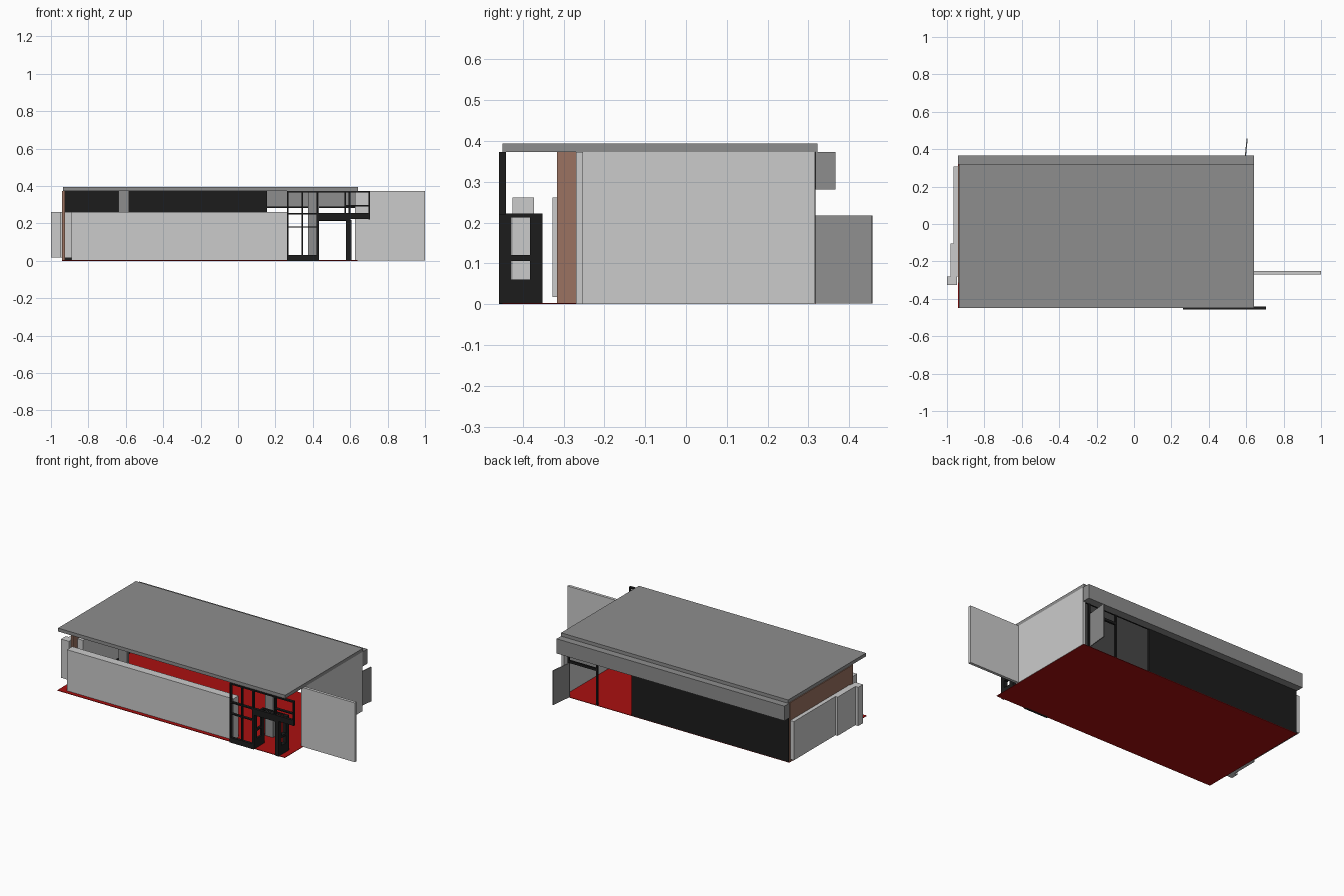
import bpy, bmesh
from mathutils import Vector


def material(name, rgb):
    m = bpy.data.materials.new(name)
    m.diffuse_color = (*rgb, 1)
    return m


ROOF = material("roof_grey", (0.27, 0.27, 0.27))
WALL = material("pale_grey", (0.60, 0.60, 0.60))
BLACK = material("black", (0.012, 0.012, 0.012))
RED = material("floor_red", (0.40, 0.005, 0.005))
BROWN = material("brown", (0.33, 0.17, 0.12))


def boxes(name, mat, *parts):
    """One object from boxes, each given as (x0, x1, y0, y1, z0, z1)."""
    bm = bmesh.new()
    for x0, x1, y0, y1, z0, z1 in parts:
        vs = bmesh.ops.create_cube(bm, size=1)["verts"]
        size = Vector((x1 - x0, y1 - y0, z1 - z0))
        mid = Vector((x0 + x1, y0 + y1, z0 + z1)) / 2
        for v in vs:
            v.co = v.co * size + mid
    me = bpy.data.meshes.new(name)
    bm.to_mesh(me)
    bm.free()
    me.materials.append(mat)
    ob = bpy.data.objects.new(name, me)
    bpy.context.collection.objects.link(ob)
    return ob


# Floor, roof slab and rear fascia
boxes("floor", RED, (-0.94, 0.64, -0.45, 0.318, 0, 0.003))
boxes("roof_slab", ROOF, (-0.935, 0.642, -0.45, 0.322, 0.373, 0.394))
boxes("rear_fascia", ROOF, (-0.94, 0.642, 0.318, 0.366, 0.281, 0.373))

# Low front wall, right wall and projecting wing wall
boxes("front_wall", WALL, (-0.89, 0.265, -0.425, -0.373, 0.001, 0.261))
boxes("right_wall", WALL, (0.625, 0.642, -0.252, 0.316, 0.001, 0.373))
boxes("wing_wall", WALL, (0.625, 1.0, -0.27, -0.252, 0.001, 0.373))

# Left wall: brown core, stepped outer panels and low inner lining
boxes("left_wall", BROWN, (-0.94, -0.925, -0.316, 0.312, 0.001, 0.373))
boxes("left_outer_panels", WALL,
      (-0.965, -0.94, -0.105, 0.308, 0.018, 0.261),
      (-0.98, -0.94, -0.28, -0.105, 0.018, 0.261),
      (-1.0, -0.945, -0.327, -0.28, 0.018, 0.261))
boxes("left_inner_lining", WALL, (-0.925, -0.887, -0.27, 0.30, 0.018, 0.261))
boxes("left_lining_base", BLACK, (-0.925, -0.887, -0.27, 0.30, 0.003, 0.018))

# Interior columns
boxes("columns", ROOF, *[(x, x + 0.057, -0.27, -0.25, 0.003, 0.373)
                         for x in (-0.64, 0.375)])

# Rear wall, rear window frame and open rear door
boxes("rear_wall", BLACK, (-0.935, 0.155, 0.303, 0.318, 0.001, 0.373))
boxes("rear_frame", BLACK,
      (0.393, 0.403, 0.306, 0.318, 0.003, 0.373),
      (0.59, 0.602, 0.306, 0.318, 0.003, 0.373),
      (0.393, 0.602, 0.306, 0.318, 0.217, 0.232),
      (0.155, 0.625, 0.306, 0.318, 0.281, 0.29))
door = boxes("rear_door", ROOF, (-0.003, 0.003, 0, 0.14, 0.002, 0.217))
door.location = (0.591, 0.317, 0)
door.rotation_euler.z = -0.1

# Front window frame: posts, then rails
Y0, Y1 = -0.458, -0.441
posts = [(0.262, 0, 0.373), (0.34, 0, 0.373), (0.419, 0, 0.373),
         (0.57, 0.22, 0.373), (0.698, 0.22, 0.373)]
rails = [(0.262, 0.706, 0.365, 0.373), (0.262, 0.706, 0.248, 0.256),
         (0.57, 0.706, 0.291, 0.298), (0.262, 0.43, 0.177, 0.184),
         (0.262, 0.43, 0, 0.032), (0.425, 0.706, 0.222, 0.25)]
boxes("front_window_frame", BLACK,
      *[(x, x + 0.008, Y0, Y1, a, b) for x, a, b in posts],
      *[(a, b, Y0, Y1, c, d) for a, b, c, d in rails])

# Entrance porch: two ladder-like side frames under a lintel
for side, x0, x1 in (("left", 0.42, 0.432), ("right", 0.578, 0.602)):
    boxes(f"porch_{side}_frame", BLACK,
          (x0, x1, Y0, -0.428, 0.002, 0.222),
          (x0, x1, -0.383, -0.352, 0.002, 0.222),
          (x0, x1, -0.43, -0.38, 0.002, 0.06),
          (x0, x1, -0.43, -0.38, 0.106, 0.121),
          (x0, x1, -0.43, -0.38, 0.213, 0.222))
boxes("porch_lintel", BLACK, (0.42, 0.602, -0.364, -0.352, 0.213, 0.222),
      (0.42, 0.602, Y0, Y1, 0.215, 0.225))
